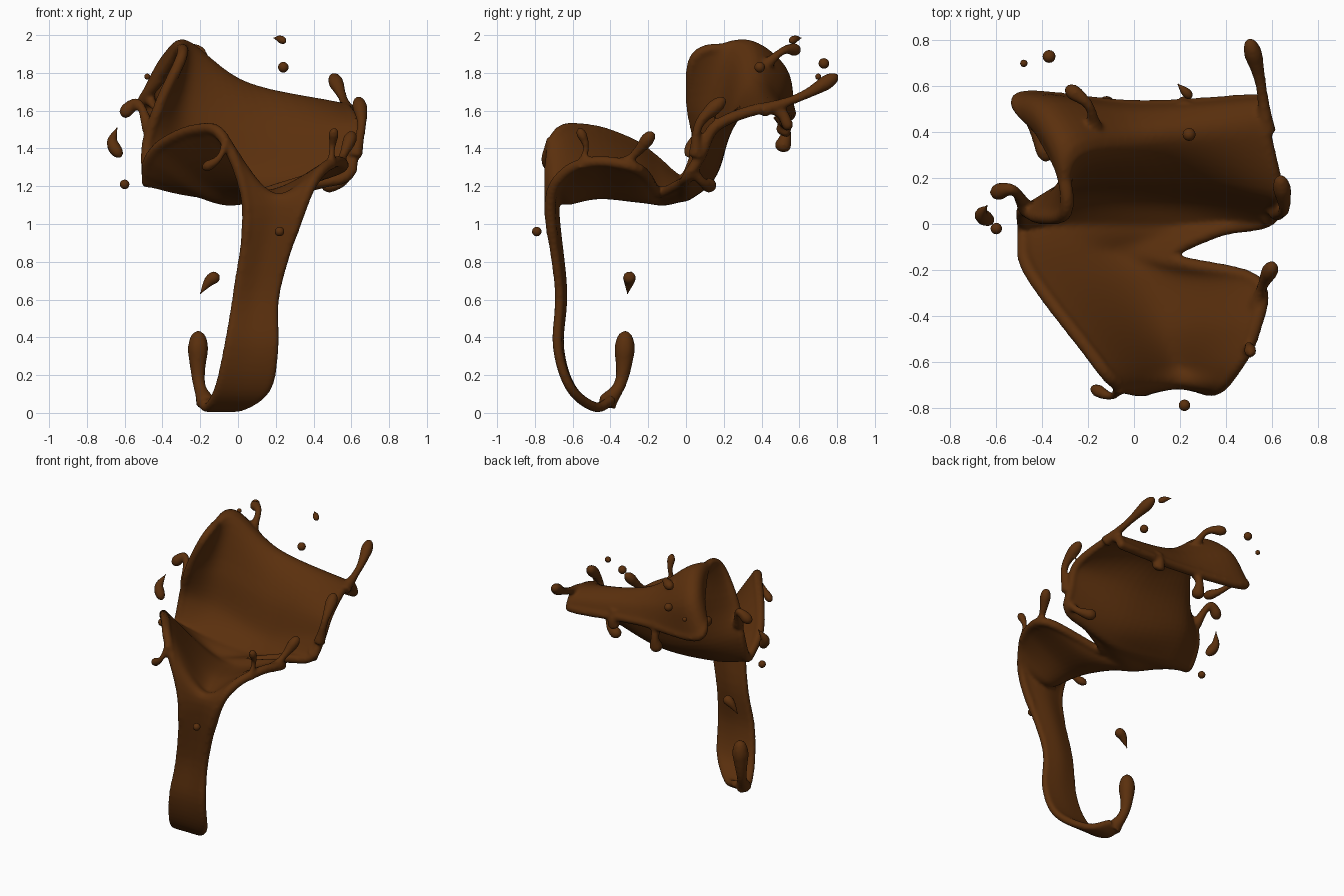
import bpy, bmesh, math
from mathutils import Vector

if "Cube" in bpy.data.objects:
    bpy.data.objects.remove(bpy.data.objects["Cube"])

choc = bpy.data.materials.new("dark_chocolate")
choc.diffuse_color = (0.103, 0.029, 0.004, 1)
choc.use_nodes = True
choc.node_tree.nodes["Principled BSDF"].inputs["Base Color"].default_value = choc.diffuse_color
fused = []


def spline(pts, count):
    """Evenly spaced Catmull-Rom samples through a few points."""
    pts = [Vector(p) for p in pts]
    ext = [pts[0] * 2 - pts[1]] + pts + [pts[-1] * 2 - pts[-2]]
    out = []
    for k in range(count + 1):
        s = k / count * (len(pts) - 1)
        i = min(int(s), len(pts) - 2)
        t = s - i
        a, b, c, d = ext[i:i + 4]
        out.append(b + (c - a) * (t / 2) + (a * 2 - b * 5 + c * 4 - d) * (t * t / 2)
                   + (b * 3 - a - c * 3 + d) * (t ** 3 / 2))
    return out


def to_mesh(ob):
    """Apply curve bevel or modifiers and give the material."""
    bpy.ops.object.select_all(action='DESELECT')
    ob.select_set(True)
    bpy.context.view_layer.objects.active = ob
    bpy.ops.object.convert(target='MESH')
    ob = bpy.context.view_layer.objects.active
    ob.data.materials.clear()
    ob.data.materials.append(choc)
    ob.data.shade_smooth()
    return ob


def tube(name, path, radii):
    """Round tube along a path with a radius at every point."""
    cu = bpy.data.curves.new(name, 'CURVE')
    cu.dimensions = '3D'
    cu.bevel_depth = 1
    cu.bevel_resolution = 3
    cu.use_fill_caps = True
    sp = cu.splines.new('POLY')
    sp.points.add(len(path) - 1)
    for q, p, r in zip(sp.points, path, radii):
        q.co = (*p, 1)
        q.radius = max(r, 0.003)
    ob = bpy.data.objects.new(name, cu)
    bpy.context.collection.objects.link(ob)
    return to_mesh(ob)


def strand(name, root, bend, tip, r):
    """Strand that thins in the middle and ends in a rounded bulb."""
    n = 24
    radii = []
    for k in range(n + 1):
        t = k / n
        neck = 1 - 0.4 * math.sin(math.pi * min(t / 0.8, 1))
        cap = math.sqrt(max(0, 1 - max(0, (t - 0.8) / 0.2) ** 2))
        radii.append(r * neck * cap)
    fused.append(tube(name, spline([root, bend, tip], n), radii))


def tear(name, head, bend, tail, r):
    """Tear-shaped drop: round head, pointed bent tail."""
    n = 16
    radii = [2.5 * r * math.sqrt(k / n) * (1 - k / n) ** 1.1 for k in range(n + 1)]
    tube(name, spline([head, bend, tail], n), radii)


# Back wall, from the overhanging lip over the crest to the floor:
# left edge, curl, centre, right edge
back_wall = [
    [(-.40, .40, 1.79), (-.49, .55, 1.60), (.02, .51, 1.56), (.56, .54, 1.52)],
    [(-.31, .22, 1.92), (-.38, .50, 1.83), (.01, .46, 1.68), (.56, .50, 1.59)],
    [(-.30, .05, 1.88), (-.26, .30, 1.94), (.05, .36, 1.72), (.57, .39, 1.61)],
    [(-.41, .03, 1.64), (-.25, .20, 1.62), (.15, .22, 1.50), (.62, .16, 1.52)],
    [(-.48, .06, 1.42), (-.25, .15, 1.34), (.16, .13, 1.26), (.61, .08, 1.37)],
    [(-.48, -.01, 1.23), (-.25, .03, 1.19), (.17, .02, 1.16), (.57, .01, 1.25)],
    [(-.48, -.08, 1.26), (-.23, -.05, 1.17), (.08, -.04, 1.14), (.36, -.03, 1.21)],
]
# Front lobe, a trough narrowing to the ribbon: left rim, floor, right rim
front_lobe = [
    [(-.47, -.17, 1.34), (-.10, -.13, 1.13), (.16, -.15, 1.17)],
    [(-.39, -.30, 1.43), (.05, -.25, 1.14), (.53, -.25, 1.29)],
    [(-.22, -.52, 1.50), (.12, -.46, 1.16), (.52, -.47, 1.33)],
    [(-.08, -.69, 1.46), (.17, -.62, 1.13), (.43, -.64, 1.27)],
]
# Falling ribbon: left x, right x, y, z
ribbon = [(.05, .34, -.72, 1.10), (.00, .20, -.67, .65), (-.05, .19, -.68, .35),
          (-.10, .15, -.61, .13), (-.16, .00, -.48, .03), (-.20, -.13, -.39, .07)]
rows = back_wall + front_lobe
for l, r, y, z in ribbon:
    rows.append([(l, y, z), ((l + r) / 2, y + 0.025 * min(1, z), z), (r, y, z)])

# Sheet skinned through the rows
across = [spline(r, 24) for r in rows]
grid = list(zip(*[spline(c, 6 * (len(rows) - 1)) for c in zip(*across)]))
bm = bmesh.new()
vs = [[bm.verts.new(p) for p in row] for row in grid]
for a, b in zip(vs, vs[1:]):
    for j in range(len(a) - 1):
        bm.faces.new((a[j], b[j], b[j + 1], a[j + 1]))
bmesh.ops.recalc_face_normals(bm, faces=bm.faces)
me = bpy.data.meshes.new("sheet")
bm.to_mesh(me)
bm.free()
sheet = bpy.data.objects.new("sheet", me)
bpy.context.collection.objects.link(sheet)
sol = sheet.modifiers.new("thickness", 'SOLIDIFY')
sol.thickness = 0.05
sol.offset = 0
sheet = to_mesh(sheet)

# Rolled bead round the edge of the sheet
edge = [r[0] for r in grid][::-1] + list(grid[0])[1:-1] + [r[-1] for r in grid]
fused.append(tube("sheet_rim", edge, [0.031 if p.z > 0.9 else 0.026 for p in edge]))

# Strands and drips thrown off the edges
strand("left_strand", (-.47, .07, 1.50), (-.53, .15, 1.64), (-.62, .13, 1.57), .039)
strand("ribbon_tip", (-.17, -.42, .05), (-.21, -.34, .18), (-.21, -.32, .44), .056)
strand("long_back_strand", (.58, .40, 1.60), (.55, .62, 1.68), (.50, .81, 1.79), .041)
strand("right_strand", (.62, .05, 1.36), (.655, .07, 1.53), (.635, .21, 1.67), .041)
strand("right_low_strand", (.60, .02, 1.30), (.55, .09, 1.22), (.44, .14, 1.20), .041)
strand("front_right_strand", (.53, -.36, 1.31), (.56, -.27, 1.37), (.61, -.17, 1.49), .038)
strand("front_spike", (.49, -.56, 1.30), (.50, -.53, 1.41), (.51, -.57, 1.51), .029)
strand("front_left_hook", (-.06, -.71, 1.45), (-.10, -.75, 1.35), (-.19, -.71, 1.29), .03)
strand("crest_strand", (-.17, .42, 1.84), (-.20, .52, 1.92), (-.30, .60, 1.92), .036)
strand("curl_drip", (-.47, .50, 1.66), (-.43, .39, 1.61), (-.37, .27, 1.59), .035)
for i, (x, drop) in enumerate([(-.12, .20), (.22, .11)]):
    strand(f"back_drip_{i + 1}", (x, .50, 1.58), (x, .53, 1.58 - drop / 2), (x, .50, 1.58 - drop), .046)

# Melt the sheet, rim and strands into one smooth body
bpy.ops.object.select_all(action='DESELECT')
for ob in fused:
    ob.select_set(True)
sheet.select_set(True)
bpy.context.view_layer.objects.active = sheet
bpy.ops.object.join()
sheet.name = "chocolate_splash"
melt = sheet.modifiers.new("melt", 'REMESH')
melt.mode = 'VOXEL'
melt.voxel_size = 0.011
melt.use_smooth_shade = True
soft = sheet.modifiers.new("soften", 'SMOOTH')
soft.factor = 0.5
soft.iterations = 6

# Tear-shaped flying drops
tear("top_tear", (.25, .55, 1.965), (.22, .58, 1.98), (.19, .61, 1.985), .022)
tear("left_tear", (-.62, .01, 1.355), (-.665, .04, 1.43), (-.64, .08, 1.51), .036)
tear("lower_tear", (-.10, -.30, .73), (-.15, -.30, .70), (-.20, -.31, .63), .036)

# Round flying drops: centre and radius
for i, (x, y, z, r) in enumerate([(.24, .39, 1.83, .028), (.22, -.79, .96, .025),
                                  (-.37, .73, 1.85, .028), (-.48, .70, 1.78, .016),
                                  (-.60, -.02, 1.21, .025)]):
    bpy.ops.mesh.primitive_uv_sphere_add(segments=16, ring_count=10, radius=r, location=(x, y, z))
    d = bpy.context.active_object
    d.name = f"round_drop_{i + 1}"
    d.data.materials.append(choc)
    d.data.shade_smooth()
